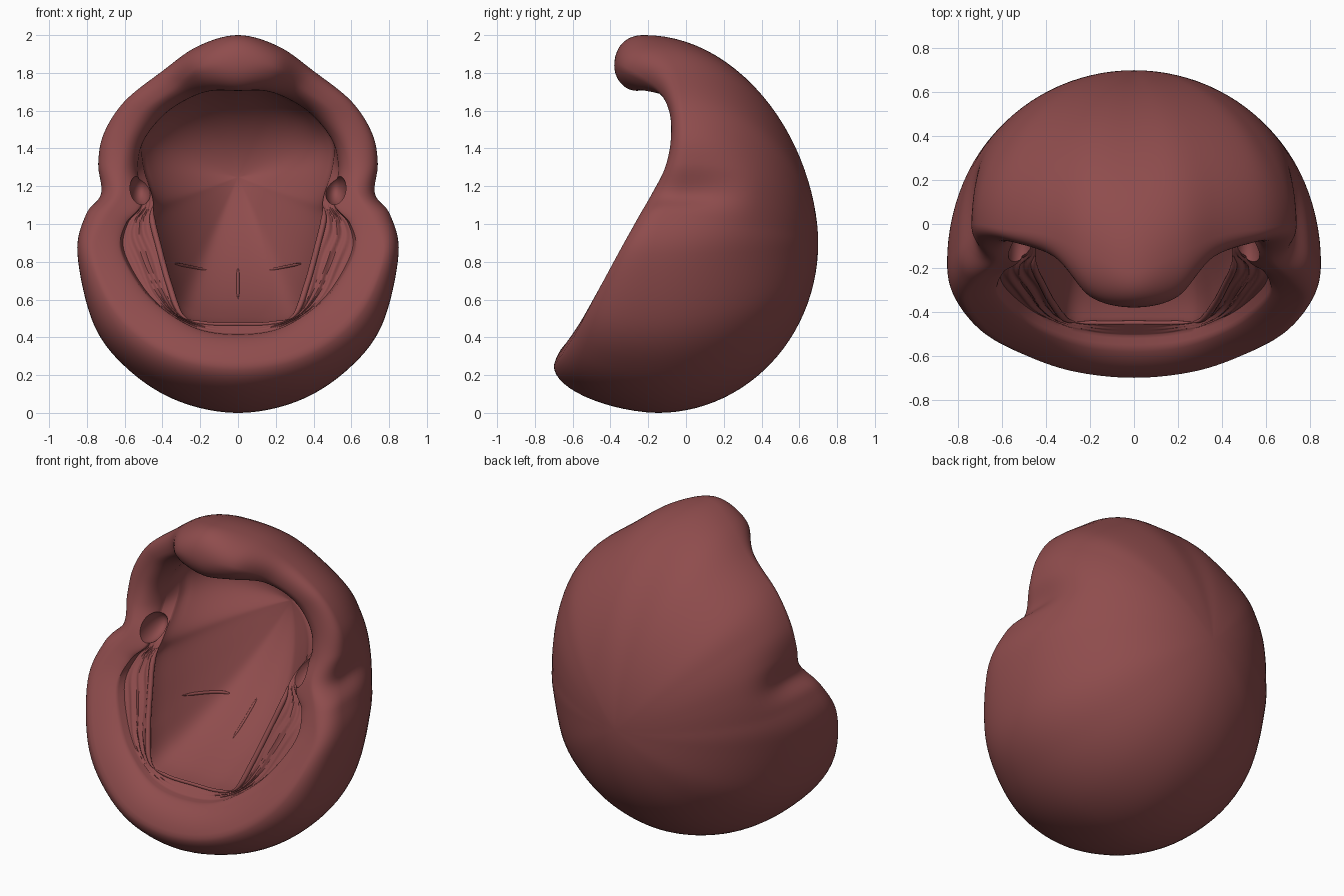
import bpy, bmesh, math
from mathutils import Vector
from mathutils.bvhtree import BVHTree

if "Cube" in bpy.data.objects:
    bpy.data.objects.remove(bpy.data.objects["Cube"])

mat = bpy.data.materials.new("dull_red")
mat.diffuse_color = (0.275, 0.073, 0.074, 1)
mat.use_nodes = True
mat.node_tree.nodes["Principled BSDF"].inputs["Base Color"].default_value = mat.diffuse_color

# Key curves of the right half, running from bottom centre to top centre
SIDE = [(0, -.15, 0), (.31, -.16, .06), (.57, -.18, .22), (.76, -.19, .46), (.85, -.18, .84),
        (.805, -.12, 1.05), (.725, -.03, 1.16), (.74, 0, 1.32), (.71, 0, 1.48), (.60, -.02, 1.65),
        (.40, -.05, 1.81), (.215, -.13, 1.94), (0, -.22, 2.0)]
BACK = list(SIDE)                       # same outline with the side notch filled
BACK[5:9] = [(.835, -.12, 1.03), (.805, -.06, 1.19), (.765, -.03, 1.35), (.70, -.02, 1.5)]
FRONT = [(0, -.7, .25), (.28, -.67, .29), (.51, -.59, .41), (.68, -.49, .60), (.77, -.35, .86),
         (.71, -.255, 1.03), (.63, -.175, 1.17), (.63, -.11, 1.30), (.60, -.08, 1.45),
         (.50, -.09, 1.6), (.33, -.16, 1.72), (.2, -.33, 1.82), (0, -.38, 1.84)]
LIP = [(0, -.565, .415), (.2, -.55, .44), (.37, -.50, .53), (.51, -.425, .66), (.62, -.315, .86),
       (.595, -.22, 1.0), (.51, -.15, 1.11), (.53, .03, 1.29), (.50, .04, 1.44), (.39, .03, 1.58),
       (.26, -.04, 1.665), (.14, -.2, 1.705), (0, -.26, 1.705)]
EDGE = [(0, -.45, .47), (.18, -.45, .475), (.3, -.44, .52), (.365, -.37, .68), (.42, -.27, .88),
        (.455, -.19, 1.03), (.45, -.1, 1.13), (.5, .12, 1.3), (.5, .15, 1.45), (.4, .15, 1.58),
        (.27, .12, 1.66), (.14, .02, 1.72), (0, 0, 1.73)]
POLE_OUT = Vector((0, .70, .90))
POLE_IN = Vector((0, .53, 1.25))
N = len(SIDE) - 1


def spline(pts, u):
    """Smooth curve through pts, mirrored in x past both ends."""
    def get(i):
        if i < 0:
            p = pts[-i]
            return Vector((-p[0], p[1], p[2]))
        if i > N:
            p = pts[2 * N - i]
            return Vector((-p[0], p[1], p[2]))
        return Vector(pts[i])
    i = min(int(u), N - 1)
    t = u - i
    a, b, c, d = (get(i + k) for k in (-1, 0, 1, 2))
    return 0.5 * (2 * b + (c - a) * t + (2 * a - 5 * b + 4 * c - d) * t * t
                  + (3 * b - a - 3 * c + d) * t ** 3)


def mix(a, b, fxz, fy):
    return Vector((a.x + (b.x - a.x) * fxz, a.y + (b.y - a.y) * fy, a.z + (b.z - a.z) * fxz))


def smooth(a, b, x):
    t = max(0, min(1, (x - a) / (b - a)))
    return t * t * (3 - 2 * t)


def profile(u):
    """One section: outer back, over the rim, cheek pad, inner bowl."""
    s, bk, f, l, e = (spline(c, u) for c in (SIDE, BACK, FRONT, LIP, EDGE))
    low = 1 - smooth(5, 6.3, u)
    out = []
    power = 1 + .12 * smooth(8, 12, u)
    for k in range(1, 27):                          # outer back
        t = k / 26 * math.pi / 2
        tgt = bk.lerp(s, smooth(.95, 1.52, t))
        out.append(mix(POLE_OUT, tgt, math.sin(t) ** power, 1 - math.cos(t)))
    full = .85 + .3 * smooth(.5, 3, u)
    for k in range(1, 15):                          # side to front crest
        t = k / 14 * math.pi / 2
        out.append(mix(s, f, (1 - math.cos(t)) ** full, math.sin(t)))
    for k in range(1, 11):                          # crest to lip
        v = k / 10
        t = v * math.pi / 2
        rnd = mix(f, l, math.sin(t), 1 - math.cos(t))
        out.append(rnd.lerp(f.lerp(l, v), .4 * low))
    d = l.lerp(e, .08) + Vector((0, .05 * low, 0))
    for k in range(1, 5):                           # step behind the lip
        out.append(l.lerp(d, k / 4))
    for k in range(1, 21):                          # pleated cheek pad
        v = k / 20
        p = d.lerp(e, v)
        fade = low * smooth(.3, 2, u) * math.sin(math.pi * v)
        p.y += .009 * fade * math.sin(v * 20 + 1.5 * math.sin(u * 3))
        out.append(p)
    q = 1 + .29 * (1 - smooth(5, 9, u))             # inner bowl, floor sloping up to the back
    for k in range(1, 25):
        t = k / 24 * math.pi / 2
        c = max(0, math.cos(t))
        out.append(mix(e, POLE_IN, 1 - c ** q, math.sin(t) ** q))
    return out[:-1]


def finish(ob, angle=40):
    ob.data.materials.clear()
    ob.data.materials.append(mat)
    bpy.ops.object.select_all(action='DESELECT')
    ob.select_set(True)
    bpy.context.view_layer.objects.active = ob
    bpy.ops.object.shade_smooth_by_angle(angle=math.radians(angle))


# Hood shell
HALF = N * 8
bm = bmesh.new()
rings = []
for j in range(2 * HALF):
    h = j if j <= HALF else 2 * HALF - j
    sgn = 1 if j <= HALF else -1
    rings.append([bm.verts.new((p.x * sgn, p.y, p.z)) for p in profile(h / 8)])
po, pi_ = bm.verts.new(POLE_OUT), bm.verts.new(POLE_IN)
for j, a in enumerate(rings):
    b = rings[(j + 1) % len(rings)]
    bm.faces.new((po, a[0], b[0]))
    bm.faces.new((pi_, b[-1], a[-1]))
    for k in range(len(a) - 1):
        bm.faces.new((a[k], a[k + 1], b[k + 1], b[k]))
bmesh.ops.recalc_face_normals(bm, faces=bm.faces)
# soften the sections of the inner bowl into one smooth hollow
inner = [v for r in rings for v in r[-20:]] + [pi_]
for _ in range(12):
    bmesh.ops.smooth_vert(bm, verts=inner, factor=.5, use_axis_x=True, use_axis_y=True,
                          use_axis_z=True)
tree = BVHTree.FromBMesh(bm)
me = bpy.data.meshes.new("hood_shell")
bm.to_mesh(me)
bm.free()
hood = bpy.data.objects.new("hood_shell", me)
bpy.context.collection.objects.link(hood)
me.materials.append(mat)

# Rounded side holes in the rim
for sx in (-1, 1):
    bpy.ops.mesh.primitive_uv_sphere_add(segments=32, ring_count=20, radius=1,
                                         location=(sx * .515, -.12, 1.185))
    cut = bpy.context.object
    cut.name = "hole_cutter"
    cut.scale = (.058, .14, .085)
    cut.hide_render = True
    cut.data.materials.append(mat)
    bpy.context.view_layer.objects.active = hood
    m = hood.modifiers.new("hole", 'BOOLEAN')
    m.operation, m.solver, m.object = 'DIFFERENCE', 'EXACT', cut
    bpy.ops.object.modifier_apply(modifier=m.name)
    bpy.data.objects.remove(cut)
finish(hood)


def tube(name, pts, r):
    """Thin tapered cord along points."""
    cu = bpy.data.curves.new(name, 'CURVE')
    cu.dimensions, cu.bevel_depth, cu.bevel_resolution = '3D', r, 3
    sp = cu.splines.new('POLY')
    sp.points.add(len(pts) - 1)
    for i, p in enumerate(pts):
        sp.points[i].co = (*p, 1)
        sp.points[i].radius = .25 + .75 * min(1, 6 * min(i, len(pts) - 1 - i) / len(pts))
    ob = bpy.data.objects.new(name, cu)
    bpy.context.collection.objects.link(ob)
    bpy.ops.object.select_all(action='DESELECT')
    ob.select_set(True)
    bpy.context.view_layer.objects.active = ob
    bpy.ops.object.convert(target='MESH')
    finish(bpy.context.object)


def crease(name, a, b, r=.009):
    """Raised fold lying on the inner bowl between two (x, z) points."""
    pts = []
    for i in range(17):
        x, z = (a[k] + (b[k] - a[k]) * i / 16 for k in (0, 1))
        hit = tree.ray_cast(Vector((x, -.8, z)), Vector((0, 1, 0)))[0]
        if hit:
            pts.append(hit + Vector((0, .004, 0)))
    if len(pts) > 2:
        tube(name, pts, r)


# Cheek straps, front hem and inner folds
for sx in (-1, 1):
    strap = [spline(EDGE, 1.7 + i * .1) for i in range(40)]
    tube("cheek_strap", [Vector((p.x * sx, p.y, p.z)) for p in strap], .016)
    crease("inner_fold", (sx * .16, .755), (sx * .34, .79))
hem = [spline(EDGE, i * .1) for i in range(18)]
tube("front_hem", [Vector((-p.x, p.y, p.z)) for p in hem[:0:-1]] + hem, .01)
crease("centre_fold", (0, .60), (0, .77), .008)
